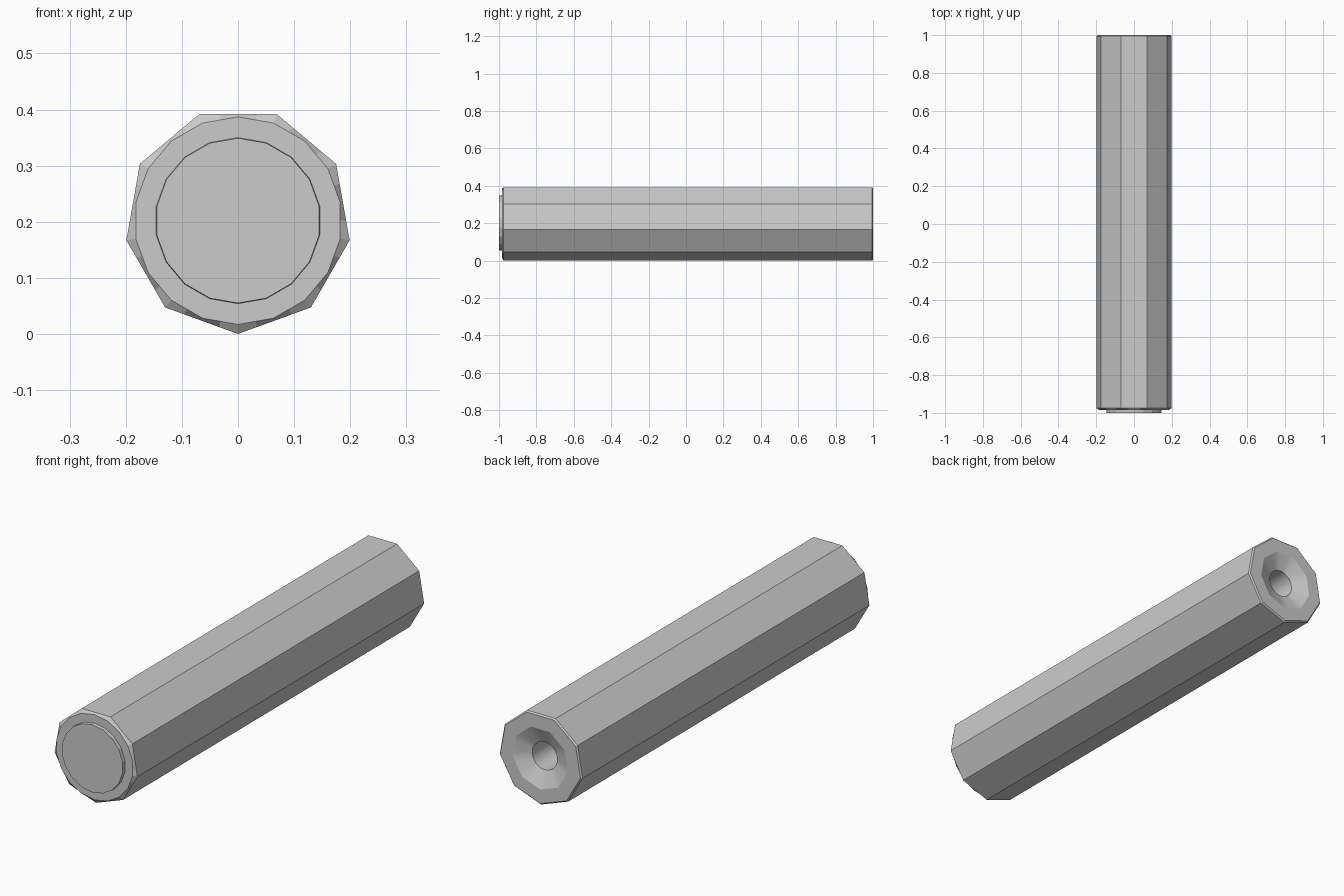
import bpy, bmesh
from math import pi, sin, cos

if "Cube" in bpy.data.objects:
    bpy.data.objects.remove(bpy.data.objects["Cube"])

N = 36          # points per ring, shared by the 9-sided, 18-sided and round sections
CZ = 0.202      # height of the long axis


def ring(bm, y, radius, sides):
    """Ring of N points lying on a regular polygon, one corner pointing down."""
    step = 2 * pi / sides
    verts = []
    for i in range(N):
        a = 2 * pi * i / N
        off = a % step
        if off > step - 1e-6:
            off = 0
        r = radius * cos(step / 2) / cos(off - step / 2)
        verts.append(bm.verts.new((r * sin(a), y, CZ - r * cos(a))))
    return verts


def lofted(name, sections):
    """Closed solid lofted through (y, radius, sides) sections."""
    bm = bmesh.new()
    rings = [ring(bm, *s) for s in sections]
    for a, b in zip(rings, rings[1:]):
        for i in range(N):
            j = (i + 1) % N
            bm.faces.new((a[i], a[j], b[j], b[i]))
    bm.faces.new(rings[0])
    bm.faces.new(rings[-1])
    bmesh.ops.recalc_face_normals(bm, faces=bm.faces)
    mesh = bpy.data.meshes.new(name)
    bm.to_mesh(mesh)
    bm.free()
    obj = bpy.data.objects.new(name, mesh)
    bpy.context.collection.objects.link(obj)
    bpy.ops.object.select_all(action='DESELECT')
    obj.select_set(True)
    bpy.context.view_layer.objects.active = obj
    bpy.ops.object.shade_smooth_by_angle(angle=0.21)
    return obj


# Nine-sided tube: raised front disc, chamfered front, dished back with a bore
lofted("tube_body", [
    (-1.0, 0.147, 18),
    (-0.985, 0.148, 18),
    (-0.985, 0.185, 18),
    (-0.975, 0.202, 9),
    (0.994, 0.202, 9),
    (1.0, 0.196, 9),
    (1.0, 0.135, 9),
    (0.97, 0.060, N),
    (0.45, 0.060, N),
])
